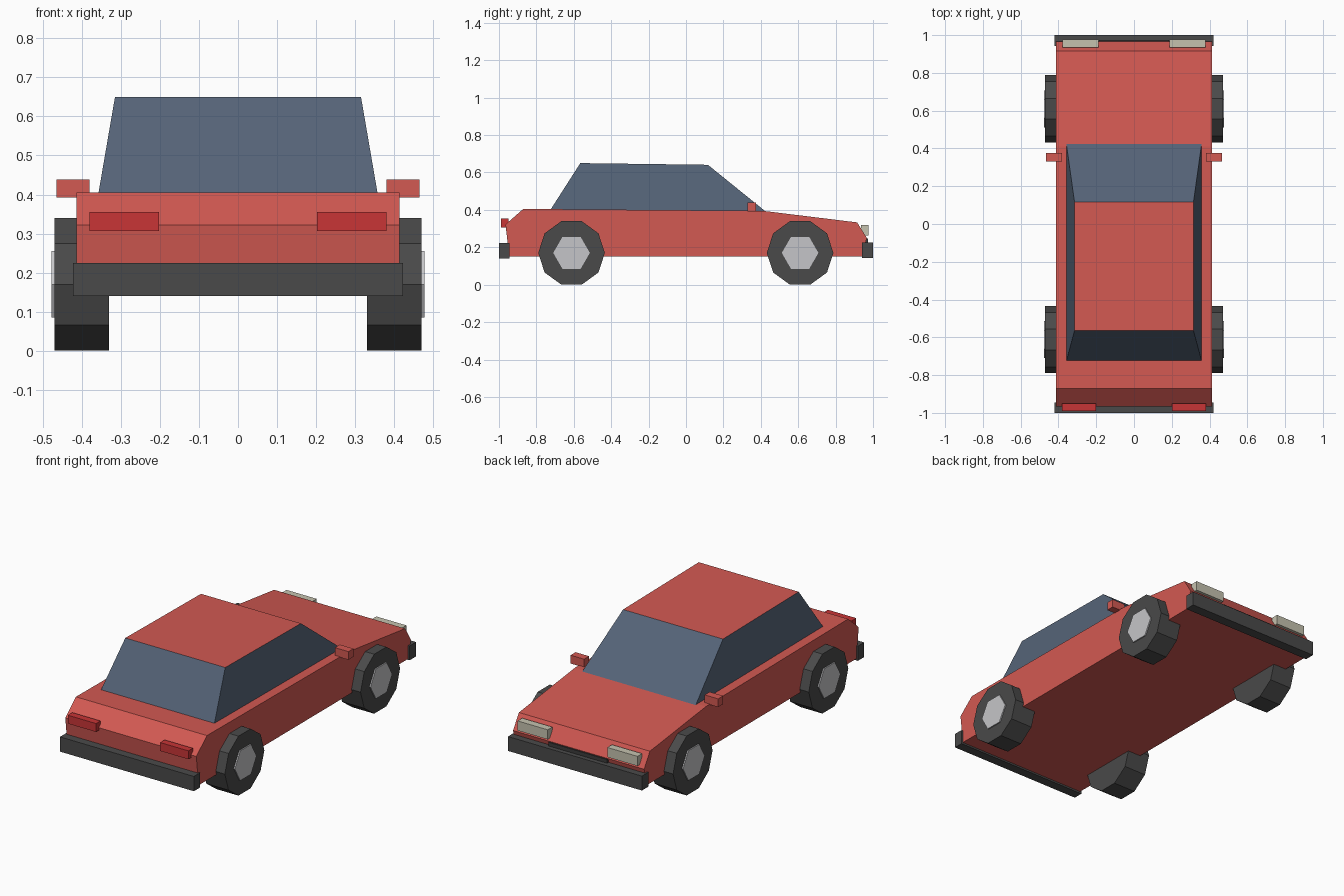
import bpy
import bmesh
import math
from mathutils import Matrix, Vector

if "Cube" in bpy.data.objects:
    bpy.data.objects.remove(bpy.data.objects["Cube"], do_unlink=True)


def material(name, r, g, b):
    m = bpy.data.materials.new(name)
    m.use_nodes = True
    m.diffuse_color = (r, g, b, 1)
    node = next(n for n in m.node_tree.nodes if n.type == 'BSDF_PRINCIPLED')
    node.inputs["Base Color"].default_value = (r, g, b, 1)
    return m


RED = material("body red", 0.65, 0.10, 0.085)
GLASS = material("window blue grey", 0.09, 0.125, 0.185)
RUBBER = material("dark rubber", 0.068, 0.068, 0.068)
GRILLE = material("grille black", 0.045, 0.045, 0.045)
HUB = material("hub silver", 0.56, 0.56, 0.58)
LAMP = material("headlamp cream", 0.56, 0.54, 0.43)
TAIL = material("tail lamp red", 0.58, 0.035, 0.037)


def finish(name, bm, *mats):
    bmesh.ops.recalc_face_normals(bm, faces=bm.faces[:])
    mesh = bpy.data.meshes.new(name)
    bm.to_mesh(mesh)
    bm.free()
    for m in mats:
        mesh.materials.append(m)
    ob = bpy.data.objects.new(name, mesh)
    bpy.context.scene.collection.objects.link(ob)
    return ob


def box(name, x, y, z, mat):
    """Box between the (low, high) pairs on each axis."""
    bm = bmesh.new()
    bmesh.ops.create_cube(bm, size=1)
    for v in bm.verts:
        v.co = Vector([(lo + hi) / 2 + c * (hi - lo)
                       for c, (lo, hi) in zip(v.co, (x, y, z))])
    return finish(name, bm, mat)


def extruded_profile(name, points, half_width, mat):
    bm = bmesh.new()
    face = bm.faces.new([bm.verts.new((-half_width, y, z)) for y, z in points])
    ext = bmesh.ops.extrude_face_region(bm, geom=[face])["geom"]
    moved = [g for g in ext if isinstance(g, bmesh.types.BMVert)]
    bmesh.ops.translate(bm, verts=moved, vec=(2 * half_width, 0, 0))
    return finish(name, bm, mat)


def disc(name, sides, radius, x_in, x_out, y, z, side, mat):
    """Faceted wheel part on the x axis, with corners pointing fore and aft."""
    bm = bmesh.new()
    bmesh.ops.create_cone(bm, cap_ends=True, segments=sides, radius1=radius,
                          radius2=radius, depth=x_out - x_in)
    first = bm.verts[:][0].co
    bm.transform(Matrix.Rotation(-math.atan2(first.y, first.x), 4, 'Z'))
    for v in bm.verts:
        a, b, c = v.co
        v.co = Vector((side * (x_in + x_out) / 2 + c, y + a, z + b))
    return finish(name, bm, mat)


# Lower body
extruded_profile("body", [(-0.945, 0.15), (-0.965, 0.322), (-0.87, 0.405),
                          (0.41, 0.395), (0.915, 0.333), (0.967, 0.25),
                          (0.94, 0.15)], 0.413, RED)

# Cabin: tapered glass with a red roof
bm = bmesh.new()
bottom = [bm.verts.new(p) for p in ((-0.358, -0.725, 0.4), (0.358, -0.725, 0.4),
                                    (0.358, 0.425, 0.392), (-0.358, 0.425, 0.392))]
top = [bm.verts.new(p) for p in ((-0.315, -0.565, 0.65), (0.315, -0.565, 0.65),
                                 (0.315, 0.117, 0.641), (-0.315, 0.117, 0.641))]
bm.faces.new(bottom)
roof = bm.faces.new(top)
roof.material_index = 1
for i in range(4):
    j = (i + 1) % 4
    bm.faces.new((bottom[i], bottom[j], top[j], top[i]))
finish("cabin", bm, GLASS, RED)

# Bumpers and grille
box("rear_bumper", (-0.422, 0.422), (-1, -0.945), (0.14, 0.224), RUBBER)
box("front_bumper", (-0.422, 0.422), (0.942, 1), (0.144, 0.226), RUBBER)
box("grille", (-0.185, 0.185), (0.93, 0.974), (0.2, 0.247), GRILLE)

# Lamps, mirrors and wheels on both sides
for side, label in ((1, "left"), (-1, "right")):
    def span(a, b):
        return tuple(sorted((side * a, side * b)))
    box(label + "_headlamp", span(0.188, 0.378), (0.935, 0.977), (0.263, 0.318), LAMP)
    box(label + "_tail_lamp", span(0.202, 0.38), (-0.99, -0.95), (0.307, 0.355), TAIL)
    box(label + "_mirror", span(0.38, 0.465), (0.33, 0.375), (0.392, 0.439), RED)
    for y, end in ((0.61, "front"), (-0.612, "rear")):
        disc(f"{end}_{label}_tyre", 10, 0.178, 0.33, 0.47, y, 0.17, side, RUBBER)
        disc(f"{end}_{label}_hub", 6, 0.098, 0.46, 0.477, y, 0.17, side, HUB)
